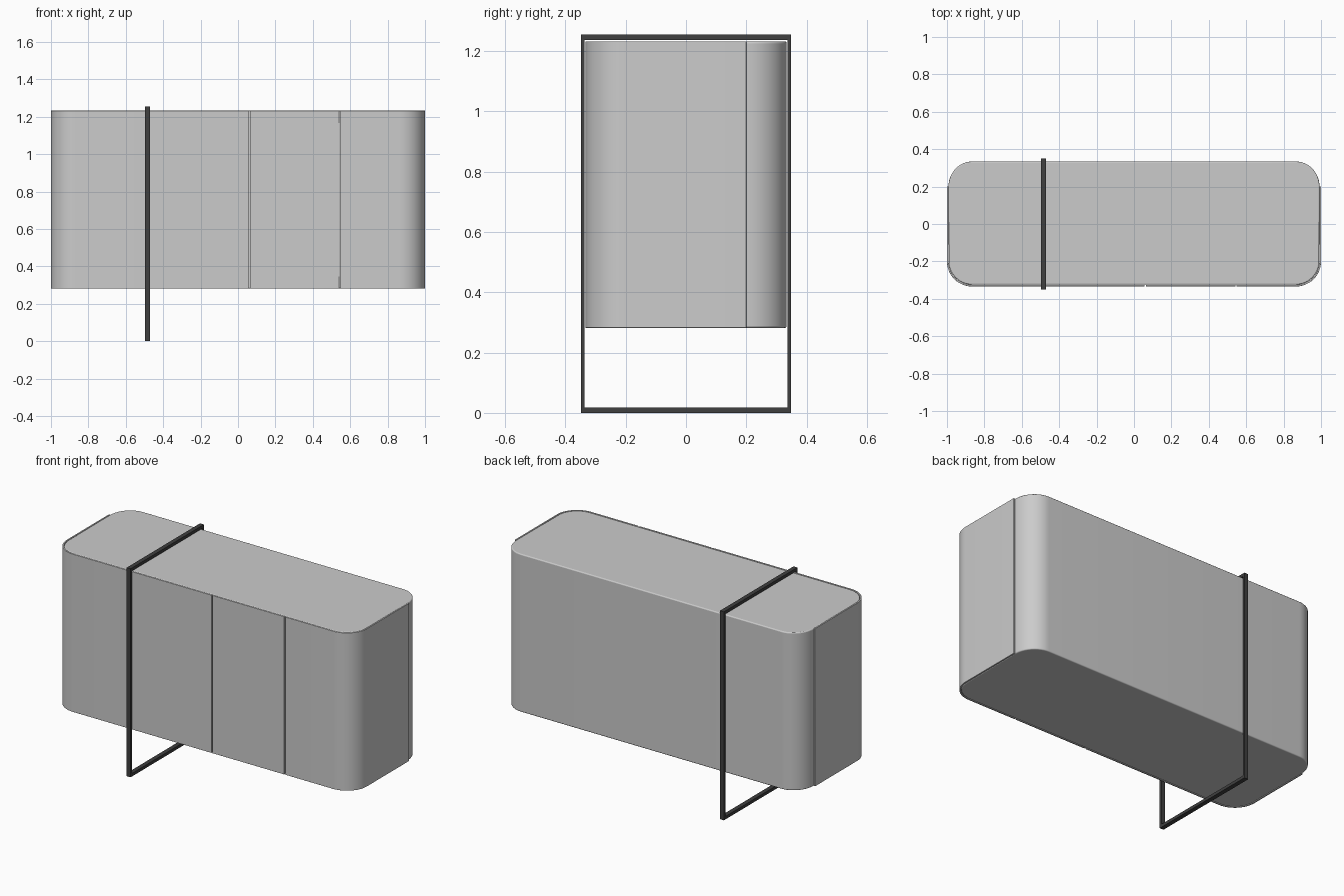
import bpy, bmesh, math

if "Cube" in bpy.data.objects:
    bpy.data.objects.remove(bpy.data.objects["Cube"])

Z0, Z1 = 0.282, 1.232
R = 0.134          # outer corner radius
T = 0.009          # door thickness
SEG = 12


def arc(cx, cy, r, a0, a1):
    pts = []
    for i in range(SEG + 1):
        a = math.radians(a0 + (a1 - a0) * i / SEG)
        pts.append((cx + r * math.cos(a), cy + r * math.sin(a)))
    return pts


def prism(name, pts, z0, z1, bevel=0.0):
    # Extrude a flat outline upwards
    bm = bmesh.new()
    face = bm.faces.new([bm.verts.new((x, y, z0)) for x, y in pts])
    top = bmesh.ops.extrude_face_region(bm, geom=[face])
    for v in top["geom"]:
        if isinstance(v, bmesh.types.BMVert):
            v.co.z = z1
    bmesh.ops.recalc_face_normals(bm, faces=bm.faces)
    me = bpy.data.meshes.new(name)
    bm.to_mesh(me)
    bm.free()
    ob = bpy.data.objects.new(name, me)
    bpy.context.collection.objects.link(ob)
    if bevel:
        mod = ob.modifiers.new("Bevel", "BEVEL")
        mod.width = bevel
        mod.segments = 3
        mod.limit_method = "ANGLE"
        mod.angle_limit = math.radians(40)
    bpy.ops.object.select_all(action="DESELECT")
    bpy.context.view_layer.objects.active = ob
    ob.select_set(True)
    bpy.ops.object.shade_smooth_by_angle(angle=math.radians(35))
    return ob


# Cabinet carcass: rounded rectangle set in behind the doors
CX, CY = 1 - R, 0.334 - R
xi, r = 0.99 - CX, R - 0.01
body = (arc(CX, CY, R - 0.008, 0, 90) + arc(-CX, CY, R - 0.008, 90, 180)
        + arc(-CX, -CY, r, 180, 270) + arc(CX, -CY, r, 270, 360))
body = [(x, y + 0.008 * max(0, (y - CY) / (R - 0.008))) for x, y in body]
prism("cabinet_body", body, Z0, Z1, 0.006)

# Doors: two wrap round the front corners, two are flat
SEAMS = (-0.484, 0.06, 0.545)
G = 0.003


def corner_door(name, seam, s):
    outer = [(1, CY)] + arc(CX, -CY, R, 360, 270) + [(seam, -CY - R)]
    inner = [(seam, -CY - R + T)] + arc(CX, -CY, R - T, 270, 360) + [(1 - T, CY)]
    prism(name, [(s * x, y) for x, y in outer + inner], Z0, Z1, 0.0015)


corner_door("right_corner_door", SEAMS[2] + G, 1)
corner_door("left_corner_door", -SEAMS[0] + G, -1)
for name, a, b in (("left_middle_door", SEAMS[0], SEAMS[1]),
                   ("right_middle_door", SEAMS[1], SEAMS[2])):
    y = -CY - R
    prism(name, [(a + G, y), (b - G, y), (b - G, y + T), (a + G, y + T)], Z0, Z1, 0.0015)

# Metal loop frame that wraps round the cabinet and forms the leg
FX0, FX1, FY, FZ = -0.497, -0.471, 0.349, 1.255
TY, TZ = 0.013, 0.018
rings = []
bm = bmesh.new()
for x in (FX0, FX1):
    for dy, dz in ((0, 0), (TY, TZ)):
        rings.append([bm.verts.new((x, sy * (FY - dy), z)) for sy, z in
                      ((-1, dz), (1, dz), (1, FZ - dz), (-1, FZ - dz))])
for a, b in ((0, 1), (1, 3), (3, 2), (2, 0)):
    for i in range(4):
        j = (i + 1) % 4
        bm.faces.new((rings[a][i], rings[a][j], rings[b][j], rings[b][i]))
bmesh.ops.recalc_face_normals(bm, faces=bm.faces)
me = bpy.data.meshes.new("loop_frame")
bm.to_mesh(me)
bm.free()
frame = bpy.data.objects.new("loop_frame", me)
bpy.context.collection.objects.link(frame)
black = bpy.data.materials.new("dark_metal")
black.diffuse_color = (0.05, 0.05, 0.05, 1)
black.use_nodes = True
black.node_tree.nodes["Principled BSDF"].inputs["Base Color"].default_value = black.diffuse_color
me.materials.append(black)
